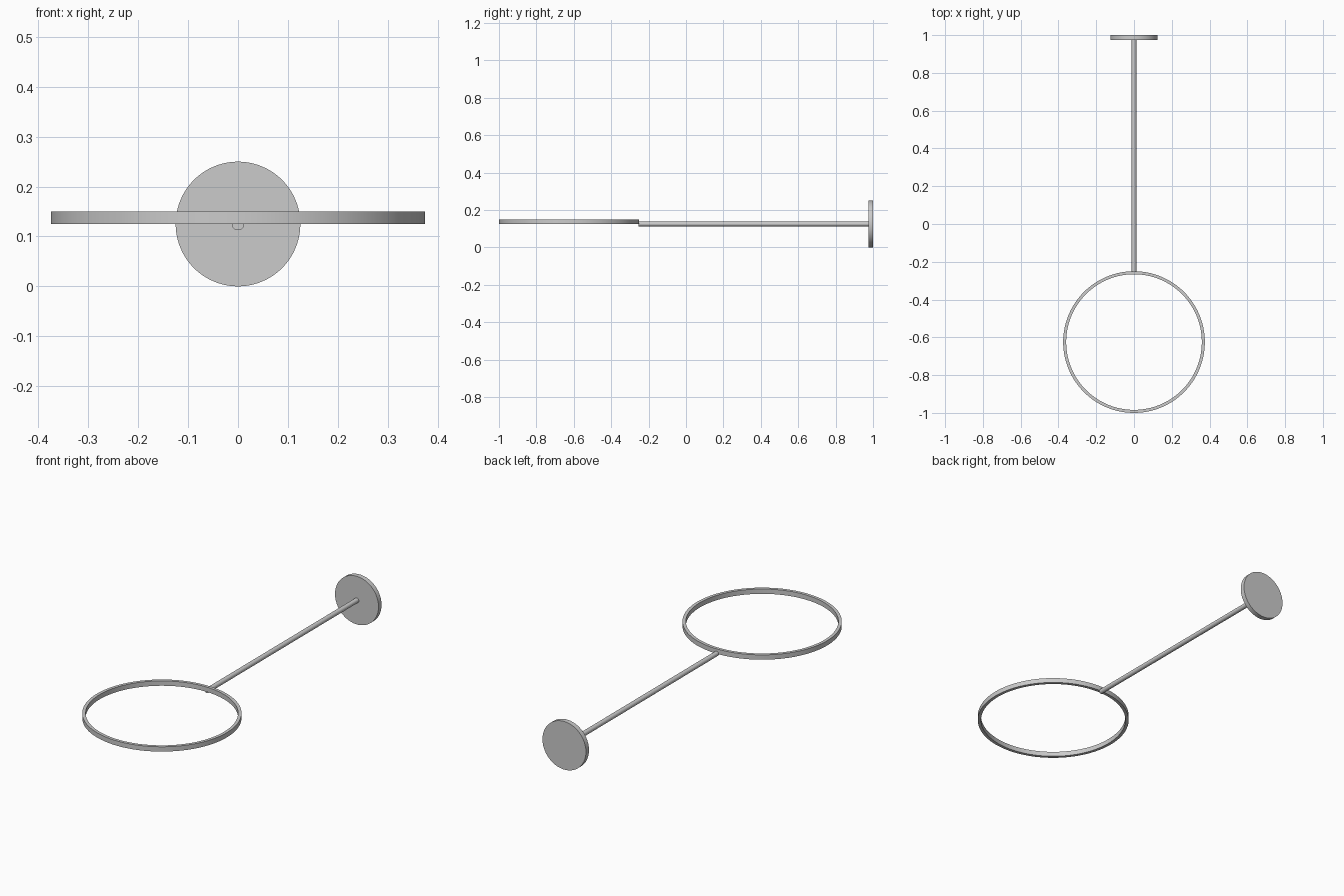
import bpy, bmesh
from math import pi, radians

if "Cube" in bpy.data.objects:
    bpy.data.objects.remove(bpy.data.objects["Cube"])


def smooth(obj):
    bpy.ops.object.select_all(action='DESELECT')
    obj.select_set(True)
    bpy.context.view_layer.objects.active = obj
    bpy.ops.object.shade_smooth_by_angle(angle=radians(30))


def rod_along_y(name, radius, y0, y1, z, sides):
    bpy.ops.mesh.primitive_cylinder_add(
        vertices=sides, radius=radius, depth=y1 - y0,
        location=(0, (y0 + y1) / 2, z), rotation=(pi / 2, 0, 0))
    obj = bpy.context.object
    obj.name = name
    smooth(obj)


def flat_ring(name, inner, outer, y, z0, z1, sides):
    # Rectangular section spun into a closed band
    bm = bmesh.new()
    section = [bm.verts.new((r, 0, z)) for r, z in
               ((inner, z0), (outer, z0), (outer, z1), (inner, z1))]
    edges = [bm.edges.new((section[i], section[(i + 1) % 4])) for i in range(4)]
    bmesh.ops.spin(bm, geom=section + edges, cent=(0, 0, 0), axis=(0, 0, 1),
                   angle=2 * pi, steps=sides)
    bmesh.ops.remove_doubles(bm, verts=bm.verts, dist=1e-4)
    bmesh.ops.recalc_face_normals(bm, faces=bm.faces)
    mesh = bpy.data.meshes.new(name)
    bm.to_mesh(mesh)
    bm.free()
    obj = bpy.data.objects.new(name, mesh)
    obj.location.y = y
    bpy.context.collection.objects.link(obj)
    smooth(obj)


C = 0.125  # height of the rod axis

# Round plate at the back
rod_along_y("wall_plate", 0.125, 0.975, 1.0, C, 96)
# Long thin arm, ending just under the hoop
rod_along_y("arm", 0.0125, -0.255, 0.975, C, 32)
# Horizontal hoop resting on the arm axis
flat_ring("hoop", 0.359, 0.375, -0.625, C, C + 0.025, 128)
